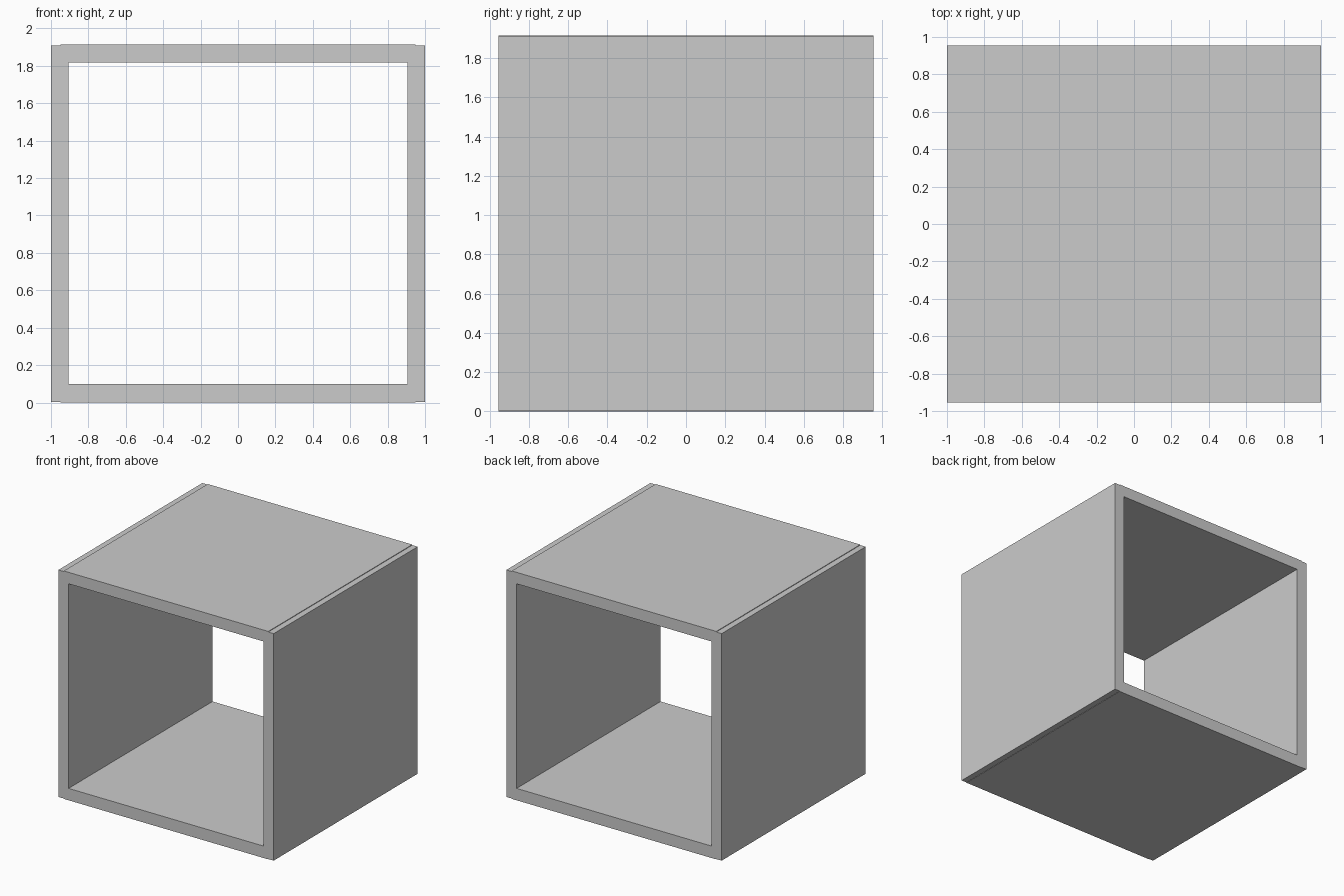
import bpy

if "Cube" in bpy.data.objects:
    bpy.data.objects.remove(bpy.data.objects["Cube"])


def panel(name, low, high):
    """Axis-aligned board between two opposite corners."""
    centre = [(a + b) / 2 for a, b in zip(low, high)]
    size = [b - a for a, b in zip(low, high)]
    bpy.ops.mesh.primitive_cube_add(size=1, location=centre)
    board = bpy.context.object
    board.name = name
    board.scale = size
    bpy.ops.object.transform_apply(location=False, rotation=False, scale=True)
    return board


DEPTH = 0.955   # half depth of the open box
INSET = 0.95    # half width of the horizontal boards
INNER = 0.905   # inner face of the side boards

# Horizontal boards, let halfway into the sides
panel("bottom_panel", (-INSET, -DEPTH, 0.0), (INSET, DEPTH, 0.1))
panel("top_panel", (-INSET, -DEPTH, 1.818), (INSET, DEPTH, 1.914))

# Side boards, a hair shorter than the full height
panel("left_panel", (-1.0, -DEPTH, 0.003), (-INNER, DEPTH, 1.909))
panel("right_panel", (INNER, -DEPTH, 0.003), (1.0, DEPTH, 1.909))
